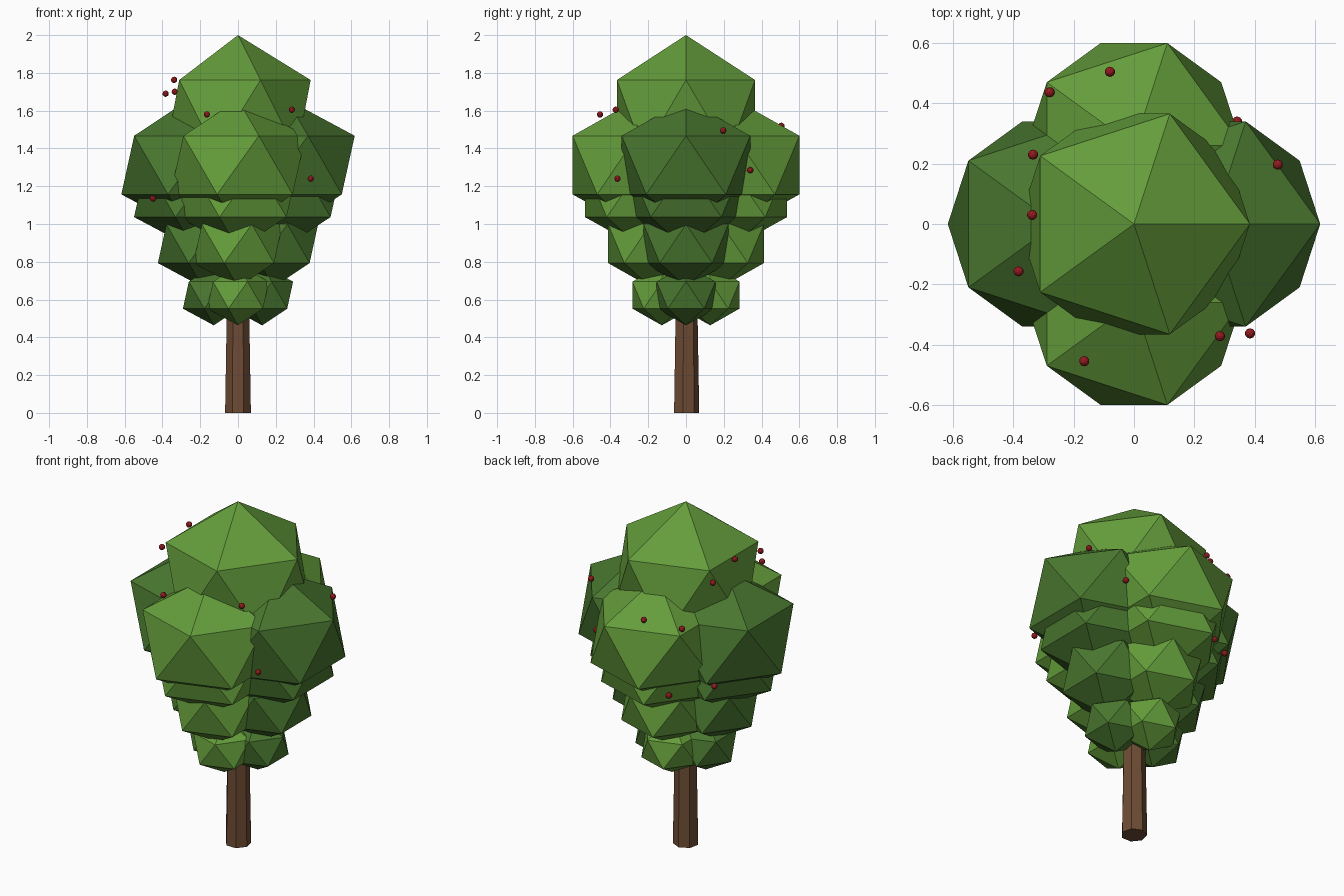
import bpy, bmesh, math
from mathutils import Matrix, Vector

if "Cube" in bpy.data.objects:
    bpy.data.objects.remove(bpy.data.objects["Cube"])


def material(name, rgb):
    # flat colour given as 0-255 display values, stored as linear
    m = bpy.data.materials.new(name)
    lin = [((c / 255 + 0.055) / 1.055) ** 2.4 for c in rgb]
    m.diffuse_color = (*lin, 1)
    m.use_nodes = True
    m.node_tree.nodes["Principled BSDF"].inputs["Base Color"].default_value = m.diffuse_color
    return m


light_green = material("light_leaf_green", (100, 157, 59))
dark_green = material("dark_leaf_green", (73, 119, 47))
bark = material("bark_brown", (110, 76, 52))
red = material("berry_red", (150, 28, 32))


def finish(name, bm, mat):
    me = bpy.data.meshes.new(name)
    bm.to_mesh(me)
    bm.free()
    me.materials.append(mat)
    ob = bpy.data.objects.new(name, me)
    bpy.context.collection.objects.link(ob)
    return ob


def ball(name, loc, r, rz, mat, sub=1):
    bm = bmesh.new()
    mtx = Matrix.Translation(Vector(loc)) @ Matrix.Diagonal((r, r, rz, 1))
    bmesh.ops.create_icosphere(bm, subdivisions=sub, radius=1, matrix=mtx)
    return finish(name, bm, mat)


# Trunk: tapered seven-sided post with a corner towards the back
bm = bmesh.new()
bmesh.ops.create_cone(bm, cap_ends=True, segments=7, radius1=0.07, radius2=0.054,
                      depth=0.95, matrix=Matrix.Translation((0, 0, 0.475)))
back = max((v for v in bm.verts if v.co.z < 0.1), key=lambda v: v.co.y).co
turn = math.pi / 2 - math.atan2(back.y, back.x)
bmesh.ops.rotate(bm, verts=bm.verts, cent=(0, 0, 0), matrix=Matrix.Rotation(turn, 3, 'Z'))
finish("trunk", bm, bark)

# Crown top
ball("crown_top", (0, 0, 1.57), 0.43, 0.43, light_green)

# Foliage tiers: offset from the axis, height, radius, vertical radius
tiers = [(0.26, 1.312, 0.40, 0.347),
         (0.233, 1.173, 0.355, 0.305),
         (0.188, 0.896, 0.264, 0.23),
         (0.128, 0.6235, 0.183, 0.16)]
sides = [("right", 1, 0, dark_green), ("left", -1, 0, dark_green),
         ("front", 0, -1, light_green), ("back", 0, 1, light_green)]
for i, (d, z, r, rz) in enumerate(tiers, 1):
    for side, sx, sy, mat in sides:
        ball(f"foliage_tier_{i}_{side}", (sx * d, sy * d, z), r, rz, mat)

# Berries
berries = [(-.165, -.455, 1.58), (.285, -.372, 1.605), (.385, -.363, 1.24),
           (.477, .197, 1.495), (-.08, .505, 1.52), (-.383, -.157, 1.69),
           (-.338, .03, 1.763), (-.335, .23, 1.70), (-.28, .437, 1.495),
           (.342, .34, 1.285), (-.194, .435, 1.08), (-.386, .289, 1.13),
           (-.45, -.2, 1.135)]
for i, p in enumerate(berries, 1):
    ball(f"berry_{i}", p, 0.017, 0.017, red, 2)
